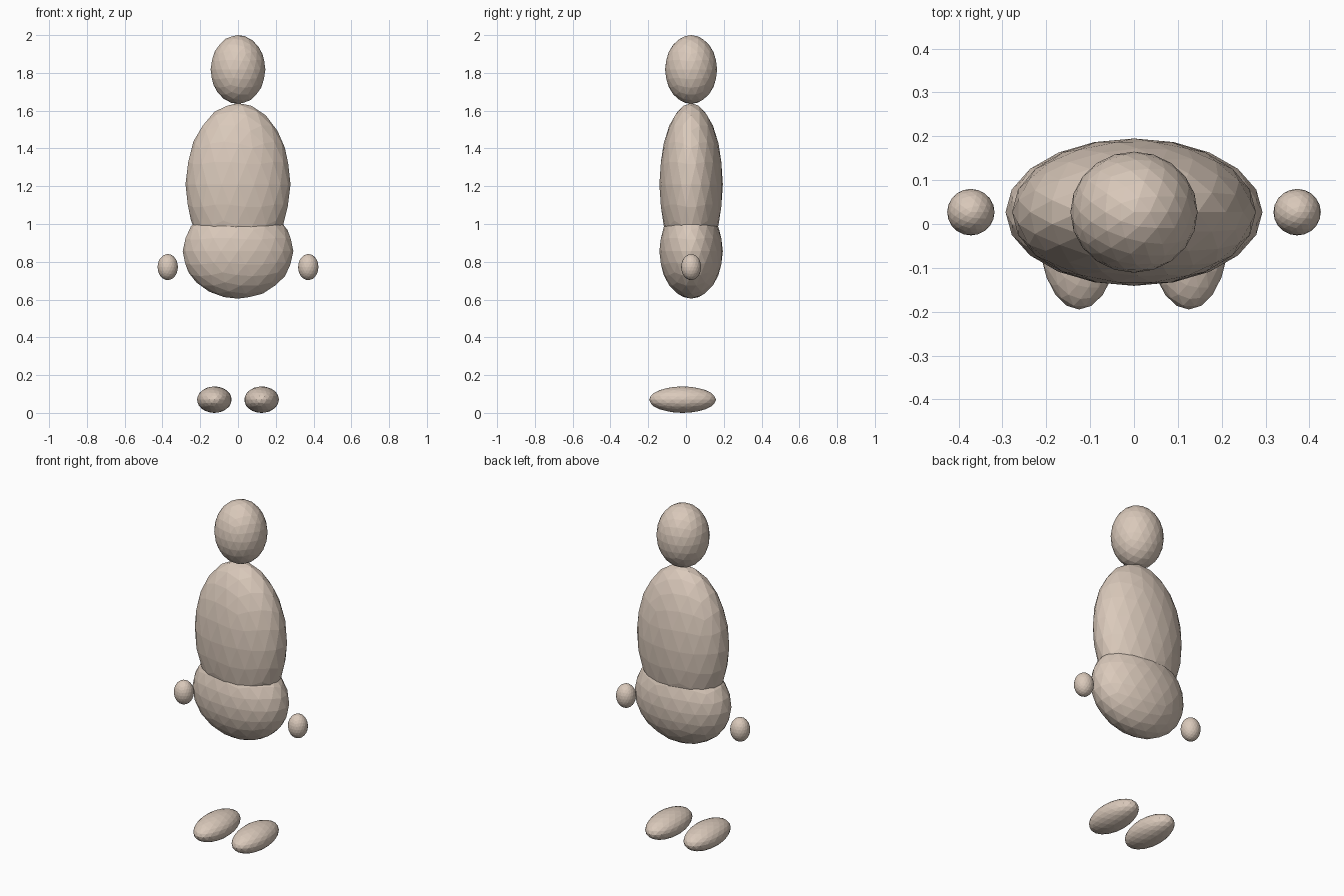
import bpy

cube = bpy.data.objects.get("Cube")
if cube:
    bpy.data.objects.remove(cube, do_unlink=True)

# One warm clay colour for the whole figure
COLOUR = (0.70, 0.585, 0.495, 1.0)
clay = bpy.data.materials.new("warm_clay")
clay.use_nodes = True
clay.diffuse_color = COLOUR
bsdf = next(n for n in clay.node_tree.nodes if n.type == 'BSDF_PRINCIPLED')
bsdf.inputs["Base Color"].default_value = COLOUR
bsdf.inputs["Roughness"].default_value = 0.8


def ellipsoid(name, centre, radii):
    """Flat-faced faceted ball stretched to the given radii."""
    bpy.ops.mesh.primitive_ico_sphere_add(subdivisions=3, radius=1, location=centre)
    part = bpy.context.object
    part.name = name
    part.scale = radii
    bpy.ops.object.transform_apply(location=False, rotation=False, scale=True)
    bpy.ops.object.shade_flat()
    part.data.materials.append(clay)
    return part


BODY_Y = 0.027  # the body sits slightly behind the toes

# Head, torso and hips
ellipsoid("head", (0, BODY_Y, 1.818), (0.145, 0.138, 0.182))
ellipsoid("torso", (0, BODY_Y, 1.21), (0.278, 0.168, 0.43))
ellipsoid("hips", (0, BODY_Y, 0.856), (0.293, 0.168, 0.251))

# Paired hands and feet
for side, sign in (("left", 1), ("right", -1)):
    ellipsoid(side + "_hand", (sign * 0.372, BODY_Y, 0.772), (0.054, 0.053, 0.069))
    ellipsoid(side + "_foot", (sign * 0.125, -0.018, 0.07), (0.092, 0.177, 0.07))
